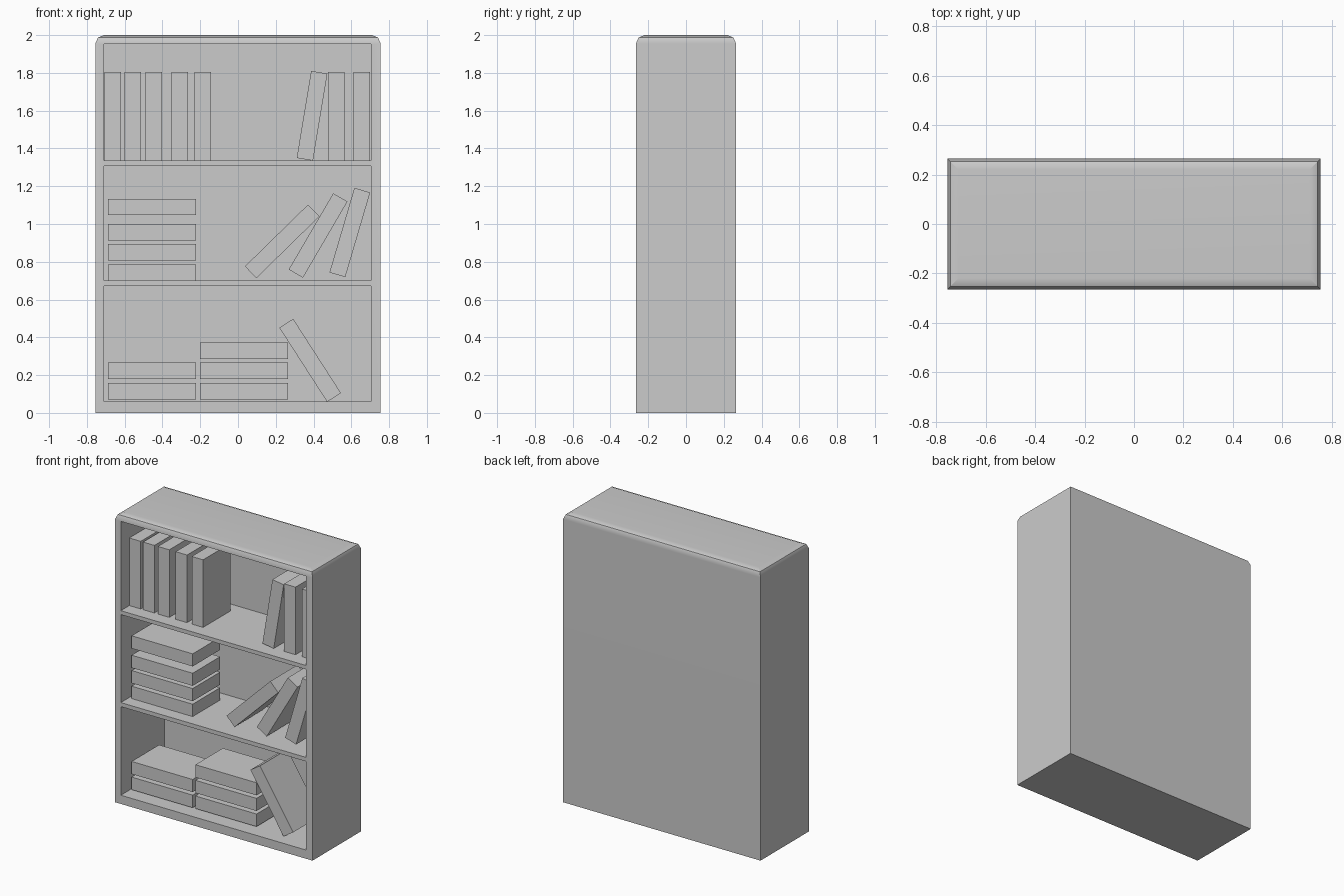
import bpy, bmesh
from math import radians
from mathutils import Matrix

if "Cube" in bpy.data.objects:
    bpy.data.objects.remove(bpy.data.objects["Cube"])


def box(name, center, size, tilt=0):
    """Box with a tilt (degrees, towards +x) in the front plane."""
    bm = bmesh.new()
    bmesh.ops.create_cube(bm, size=1)
    bmesh.ops.scale(bm, vec=size, verts=bm.verts)
    bmesh.ops.rotate(bm, cent=(0, 0, 0), verts=bm.verts,
                     matrix=Matrix.Rotation(radians(tilt), 3, 'Y'))
    mesh = bpy.data.meshes.new(name)
    bm.to_mesh(mesh)
    bm.free()
    ob = bpy.data.objects.new(name, mesh)
    ob.location = center
    bpy.context.collection.objects.link(ob)
    return ob


# Case: solid block with its upper rim rounded in two steps
case = box("bookcase", (0, 0, 1), (1.51, 0.53, 2))
bm = bmesh.new()
bm.from_mesh(case.data)
rim = [e for e in bm.edges if all(v.co.z > 0.9 for v in e.verts)]
bmesh.ops.bevel(bm, geom=rim, offset=0.045, segments=2, profile=0.5,
                affect='EDGES')
bm.to_mesh(case.data)
bm.free()

# Three compartments cut in from the front, leaving shelves and back panel
bpy.context.view_layer.objects.active = case
case.select_set(True)
for z0, z1 in ((0.06, 0.672), (0.70, 1.308), (1.335, 1.952)):
    cutter = box("compartment_cutter", (-0.003, -0.095, (z0 + z1) / 2),
                 (1.414, 0.61, z1 - z0))
    cutter.hide_render = True
    mod = case.modifiers.new("compartment", 'BOOLEAN')
    mod.operation = 'DIFFERENCE'
    mod.solver = 'EXACT'
    mod.object = cutter
    bpy.ops.object.modifier_apply(modifier=mod.name)
    bpy.data.objects.remove(cutter, do_unlink=True)
bpy.ops.object.shade_smooth_by_angle(angle=radians(30))
weighted = case.modifiers.new("flat_panels", 'WEIGHTED_NORMAL')
weighted.keep_sharp = True

# Books: all the same size, set back a little from the front
THICK, DEPTH, LENGTH, BOOK_Y = 0.087, 0.30, 0.467, -0.027


def book(kind, x, z, tilt=0):
    box(kind + "_book", (x, BOOK_Y, z), (THICK, DEPTH, LENGTH), tilt)


# Upright books on the top shelf
for x in (-0.663, -0.558, -0.445, -0.309, -0.186, 0.52, 0.656):
    book("upright", x, 1.571)

# Leaning books
for x, z, tilt in ((0.392, 1.573, 9.4), (0.234, 0.908, 45.6),
                   (0.424, 0.939, 30.3), (0.592, 0.955, 16.4),
                   (0.382, 0.278, -32.8)):
    book("leaning", x, z, tilt)

# Stacked books lying flat
for x, heights in ((-0.456, (0.742, 0.850, 0.956, 1.090)),
                   (-0.456, (0.114, 0.222)),
                   (0.032, (0.114, 0.222, 0.330))):
    for z in heights:
        book("stacked", x, z, 90)
